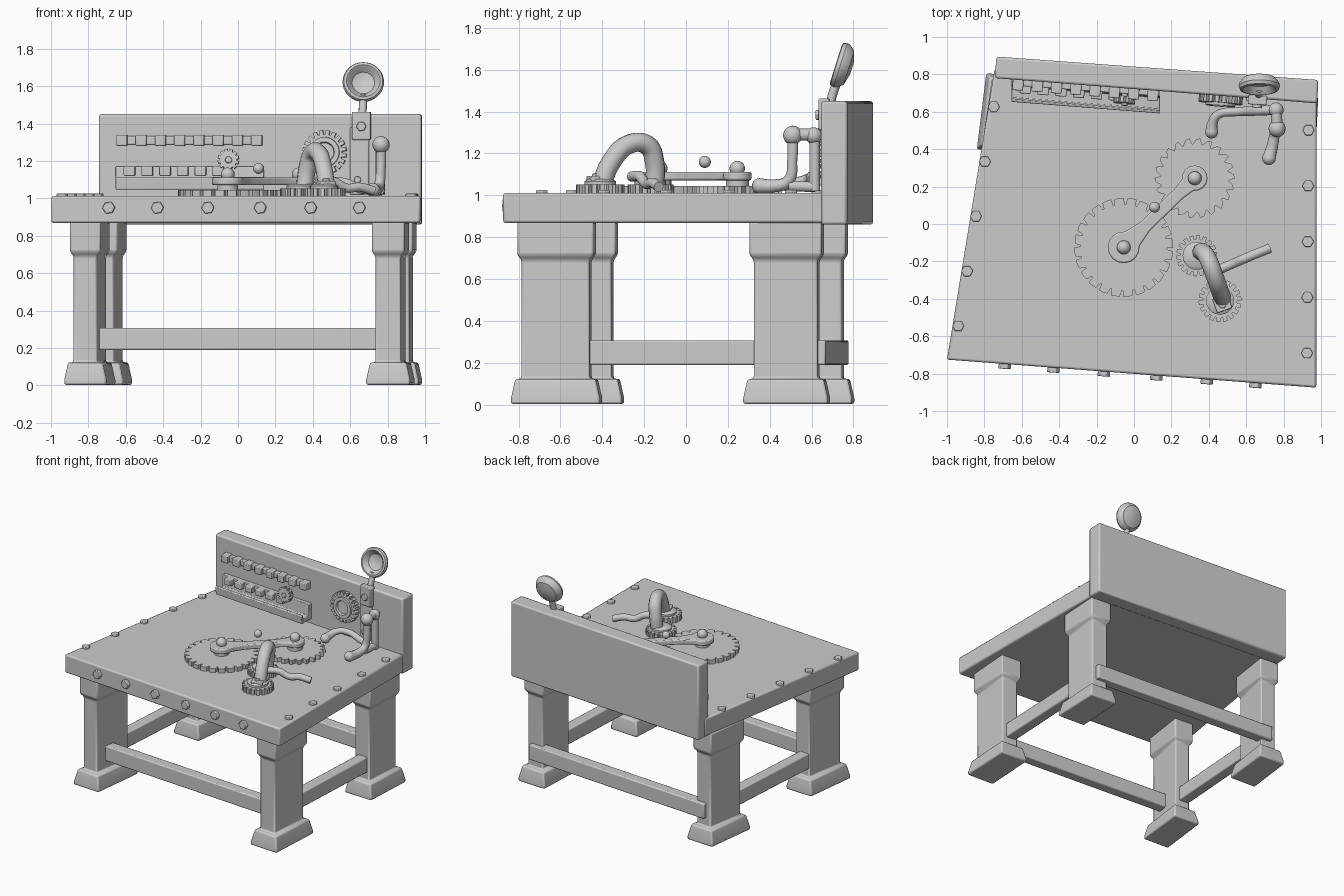
import bpy, bmesh, math
from mathutils import Vector, Matrix

if "Cube" in bpy.data.objects:
    bpy.data.objects.remove(bpy.data.objects["Cube"])

GREY = bpy.data.materials.new("workshop grey")
GREY.diffuse_color = (0.6, 0.6, 0.6, 1)
GREY.use_nodes = True
GREY.node_tree.nodes["Principled BSDF"].inputs["Base Color"].default_value = GREY.diffuse_color
YAW = -0.075                       # the whole bench is slightly skewed


def finish(ob, bevel=0.0, angle=35):
    ob.data.materials.clear()
    ob.data.materials.append(GREY)
    bpy.ops.object.select_all(action='DESELECT')
    ob.select_set(True)
    bpy.context.view_layer.objects.active = ob
    bpy.ops.object.shade_smooth_by_angle(angle=math.radians(angle))
    if bevel:
        m = ob.modifiers.new("bevel", 'BEVEL')
        m.width, m.segments, m.limit_method = bevel, 2, 'ANGLE'
    return ob


def from_bm(name, bm, bevel=0.0, matrix=None, angle=35):
    bmesh.ops.recalc_face_normals(bm, faces=bm.faces)
    me = bpy.data.meshes.new(name)
    bm.to_mesh(me)
    bm.free()
    ob = bpy.data.objects.new(name, me)
    bpy.context.collection.objects.link(ob)
    if matrix:
        ob.matrix_world = matrix
    return finish(ob, bevel, angle)


def loft(name, rings, bevel=0.0, matrix=None, hole=False):
    """Skin a stack of equal-length rings; hole joins the last ring to the first."""
    bm = bmesh.new()
    vs = [[bm.verts.new(p) for p in r] for r in rings]
    n = len(vs[0])
    pairs = list(zip(vs, vs[1:])) + ([(vs[-1], vs[0])] if hole else [])
    for a, b in pairs:
        for i in range(n):
            j = (i + 1) % n
            bm.faces.new((a[i], a[j], b[j], b[i]))
    if not hole:
        bm.faces.new(vs[0])
        bm.faces.new(vs[-1])
    return from_bm(name, bm, bevel, matrix)


def prism(name, poly, z0, z1, bevel=0.0, matrix=None):
    return loft(name, [[(x, y, z) for x, y in poly] for z in (z0, z1)], bevel, matrix)


def box(name, c, s, bevel=0.006, yaw=YAW):
    x, y, z = (v / 2 for v in s)
    m = Matrix.Translation(c) @ Matrix.Rotation(yaw, 4, 'Z')
    return prism(name, [(-x, -y), (x, -y), (x, y), (-x, y)], -z, z, bevel, m)


def place(loc, normal=(0, 0, 1)):
    q = Vector((0, 0, 1)).rotation_difference(Vector(normal).normalized())
    return Matrix.Translation(loc) @ q.to_matrix().to_4x4()


def bolt(name, loc, r, h, normal=(0, 0, 1)):
    poly = [(r * math.cos(k * math.pi / 3), r * math.sin(k * math.pi / 3)) for k in range(6)]
    return prism(name, poly, -0.01, h, 0.004, place(loc, normal))


def gear(name, loc, r, n, tooth, thick, normal=(0, 0, 1), hole=0):
    """tooth: (fraction of pitch, radius factor) points, repeated n times."""
    pol = [((k + f) * math.tau / n, q * r) for k in range(n) for f, q in tooth]
    ring = lambda z, fixed=None: [((fixed or q) * math.cos(a), (fixed or q) * math.sin(a), z)
                                  for a, q in pol]
    rings = [ring(0), ring(thick)]
    if hole:
        rings += [ring(thick, hole), ring(0, hole)]
    return loft(name, rings, 0, place(loc, normal), bool(hole))


def lathe(name, prof, matrix, n=32):
    rings = [[(r * math.cos(k * math.tau / n), r * math.sin(k * math.tau / n), z)
              for k in range(n)] for r, z in prof]
    return loft(name, rings, 0, matrix)


def ball(name, loc, r):
    bm = bmesh.new()
    bmesh.ops.create_uvsphere(bm, u_segments=16, v_segments=10, radius=r)
    return from_bm(name, bm, 0, Matrix.Translation(loc), 60)


def tube(name, pts, r, radii=None):
    cu = bpy.data.curves.new(name, 'CURVE')
    cu.dimensions, cu.bevel_depth, cu.bevel_resolution = '3D', r, 3
    cu.use_fill_caps, cu.resolution_u = True, 6
    sp = cu.splines.new('BEZIER')
    sp.bezier_points.add(len(pts) - 1)
    for i, (b, p) in enumerate(zip(sp.bezier_points, pts)):
        b.co = p
        b.handle_left_type = b.handle_right_type = 'AUTO'
        b.radius = radii[i] if radii else 1
    tmp = bpy.data.objects.new("path", cu)
    bpy.context.collection.objects.link(tmp)
    dg = bpy.context.evaluated_depsgraph_get()
    me = bpy.data.meshes.new_from_object(tmp.evaluated_get(dg))
    bpy.data.objects.remove(tmp)
    ob = bpy.data.objects.new(name, me)
    bpy.context.collection.objects.link(ob)
    return finish(ob, 0, 50)


def board_y(x):                    # front surface of the backboard
    return 0.78 - (x + 0.745) * 0.078


# Table top and backboard
prism("table_top", [(-1, -0.725), (0.975, -0.875), (0.975, 0.70), (-0.745, 0.83)], 0.868, 1.012, 0.012)
prism("backboard", [(-0.745, 0.78), (0.98, 0.645), (0.985, 0.77), (-0.735, 0.895)], 0.86, 1.45, 0.012)

# Legs: foot, shaft and cap lofted in one piece
LEG = [(0.03, 0.003), (0.03, 0.03), (0.01, 0.12), (-0.02, 0.125), (-0.02, 0.69), (0, 0.715), (0, 0.875)]
SIGNS = [(-1, -1), (1, -1), (1, 1), (-1, 1)]
for name, x, y, w, d, shear in (
        ("front_left_leg", -0.90, -0.685, 0.165, 0.36, 0.05),
        ("front_right_leg", 0.715, -0.795, 0.175, 0.365, 0.025),
        ("back_left_leg", -0.81, 0.43, 0.165, 0.345, 0.05),
        ("back_right_leg", 0.76, 0.315, 0.175, 0.345, 0.02)):
    base = [(x, y), (x + w, y - 0.012), (x + w + shear, y + d - 0.012), (x + shear, y + d)]
    loft(name, [[(px + o * sx, py + o * sy, z) for (px, py), (sx, sy) in zip(base, SIGNS)]
                for o, z in LEG], 0.01)

# Stretchers between the legs
for name, a, b in (("front_stretcher", (-0.80, -0.54), (0.80, -0.65)),
                   ("back_stretcher", (-0.70, 0.735), (0.90, 0.625)),
                   ("left_stretcher", (-0.79, -0.45), (-0.72, 0.56)),
                   ("right_stretcher", (0.81, -0.55), (0.86, 0.45))):
    v = Vector(b) - Vector(a)
    c = (Vector(a) + Vector(b)) / 2
    box(name, (c.x, c.y, 0.248), (v.length, 0.085, 0.118), 0.008, math.atan2(v.y, v.x))

# Hex bolts: front edge, then both sides of the top
for x in (-0.69, -0.43, -0.16, 0.12, 0.39, 0.65):
    bolt("front_bolt", (x, -0.725 - (x + 1) * 0.076, 0.95), 0.034, 0.026, (-0.076, -1, 0))
for k in range(5):
    bolt("left_bolt", (-0.94 + 0.0475 * k, -0.545 + 0.293 * k, 1.012), 0.032, 0.013)
    bolt("right_bolt", (0.925 + 0.002 * k, -0.69 + 0.298 * k, 1.012), 0.032, 0.013)

# Flat gears on the table
NOTCH = [(0, 1), (0.35, 1.0), (0.7, 0.99), (0.82, 0.87), (0.92, 0.87)]
SAW = [(0, 1), (0.35, 0.97), (0.75, 0.84)]
COG = [(0, 1), (0.55, 1), (0.65, 0.8), (0.92, 0.8)]
gear("large_gear", (-0.055, -0.125, 1.012), 0.265, 24, NOTCH, 0.032)
gear("saw_gear", (0.325, 0.245, 1.012), 0.215, 22, SAW, 0.032)
for loc, r in (((0.335, -0.17, 1.012), 0.11), ((0.46, -0.41, 1.012), 0.115)):
    gear("small_gear", loc, r, 18, COG, 0.04)
    lathe("small_gear_hub", [(0.075, 0), (0.075, 0.055), (0.06, 0.065)], Matrix.Translation(loc), 20)

# Connecting rod with round ends, hubs and knobs
A, B = Vector((-0.055, -0.125)), Vector((0.325, 0.245))
L, yaw = (B - A).length, math.atan2(0.37, 0.38)
arc = lambda cx, r, a0, a1: [(cx + r * math.cos(math.radians(a0 + (a1 - a0) * k / 12)),
                              r * math.sin(math.radians(a0 + (a1 - a0) * k / 12))) for k in range(13)]
side = [(0.16, 0.034), (L - 0.12, 0.034)]
rod = arc(0, 0.085, 40, 320) + [(x, -y) for x, y in side] + arc(L, 0.068, -140, 140) + side[::-1]
prism("connecting_rod", rod, 1.072, 1.112, 0.008,
      Matrix.Translation((A.x, A.y, 0)) @ Matrix.Rotation(yaw, 4, 'Z'))
for p in (A, B):
    lathe("rod_hub", [(0.055, 1.02), (0.055, 1.075)], Matrix.Translation((p.x, p.y, 0)), 20)
    ball("rod_knob", (p.x, p.y, 1.128), 0.037)
ball("loose_ball", (0.11, 0.09, 1.16), 0.029)

# Arched strap handle and its clamp
tube("arch_handle", [(0.475, -0.405, 1.05), (0.46, -0.36, 1.155), (0.43, -0.275, 1.243),
                     (0.395, -0.185, 1.24), (0.37, -0.15, 1.16), (0.355, -0.15, 1.04)], 0.047)
box("arch_clamp", (0.472, -0.425, 1.078), (0.085, 0.08, 0.03), 0.006, 0.35)
bolt("arch_bolt", (0.472, -0.43, 1.09), 0.022, 0.015)
tube("bent_lever", [(0.42, -0.26, 1.09), (0.51, -0.22, 1.09), (0.58, -0.19, 1.055),
                    (0.65, -0.16, 1.06), (0.725, -0.13, 1.04)], 0.025)

# Double crank in the back right corner
tube("crank_post", [(0.76, 0.615, 1.02), (0.76, 0.615, 1.15), (0.76, 0.615, 1.29)], 0.026)
tube("crank_bridge", [(0.76, 0.615, 1.29), (0.765, 0.51, 1.29)], 0.03)
tube("crank_right_arm", [(0.765, 0.51, 1.29), (0.765, 0.508, 1.17), (0.755, 0.49, 1.07),
                         (0.74, 0.42, 1.045), (0.722, 0.35, 1.045)], 0.028, [1, 0.9, 1, 1.1, 1.3])
tube("crank_left_arm", [(0.76, 0.61, 1.04), (0.66, 0.605, 1.05), (0.55, 0.6, 1.09),
                        (0.45, 0.585, 1.08), (0.42, 0.54, 1.06), (0.415, 0.49, 1.05)], 0.026,
     [1, 1, 0.9, 0.9, 1.1, 1.3])
tube("crank_foot", [(0.76, 0.615, 1.04), (0.757, 0.49, 1.045)], 0.026)
for name, loc, r in (("crank_ball", (0.765, 0.51, 1.287), 0.046), ("crank_post_ball", (0.76, 0.61, 1.285), 0.04),
                     ("right_grip_end", (0.722, 0.352, 1.045), 0.037),
                     ("left_grip_end", (0.415, 0.492, 1.05), 0.035)):
    ball(name, loc, r)

# Notched rack and trough on the backboard
XC = -0.26
box("upper_rack", (XC, board_y(XC) - 0.012, 1.31), (0.78, 0.036, 0.045), 0.006)
for k in range(8):
    x = -0.62 + k * 0.103
    box("rack_block", (x, board_y(x) - 0.025, 1.31), (0.058, 0.062, 0.058), 0.006)
TROUGH = [(-0.005, 1.17), (0.03, 1.17), (0.035, 1.085), (0.095, 1.08), (0.105, 1.115), (0.12, 1.11),
          (0.115, 1.048), (-0.005, 1.048)]
loft("trough", [[(x, board_y(x) - d, z) for d, z in TROUGH] for x in (-0.655, 0.14)], 0.004)
for k in range(6):
    x = -0.58 + k * 0.095
    box("trough_block", (x, board_y(x) - 0.045, 1.145), (0.06, 0.05, 0.05), 0.006)

# Gears standing against the backboard
gear("trough_gear", (-0.05, 0.68, 1.205), 0.058, 12, COG, 0.035, (-0.08, -1, 0.1))
lathe("trough_gear_stem", [(0.016, 0), (0.016, 0.08)], place((-0.05, 0.73, 1.2), (0, -1, 0)), 12)
bolt("trough_gear_bolt", (-0.05, 0.647, 1.205), 0.02, 0.014, (-0.08, -1, 0.1))
gear("ring_gear", (0.465, board_y(0.465), 1.245), 0.118, 20, COG, 0.04, (-0.08, -1, 0.05), 0.05)
lathe("ring_gear_rim", [(0.05, 0), (0.085, 0), (0.08, 0.055), (0.055, 0.055), (0.05, 0.04)],
      place((0.465, board_y(0.465), 1.245), (-0.08, -1, 0.05)), 24)

# Lamp bracket, stem and round dish
box("lamp_strip", (0.65, board_y(0.65) - 0.005, 1.20), (0.10, 0.024, 0.36))
box("lamp_bracket", (0.66, board_y(0.66) - 0.008, 1.388), (0.10, 0.05, 0.15))
bolt("bracket_bolt", (0.66, board_y(0.66) - 0.032, 1.385), 0.027, 0.018, (-0.078, -1, 0))
bolt("strip_bolt", (0.64, board_y(0.64) - 0.015, 1.10), 0.02, 0.016, (-0.078, -1, 0))
tube("lamp_stem", [(0.665, 0.69, 1.43), (0.667, 0.70, 1.48), (0.67, 0.725, 1.55)], 0.022)
lathe("lamp_dish", [(0.03, -0.05), (0.085, -0.035), (0.107, -0.008), (0.111, 0.008), (0.104, 0.026),
                    (0.09, 0.03), (0.08, 0.02), (0.06, -0.008), (0.03, -0.018), (0.01, -0.02)],
      place((0.67, 0.745, 1.62), (0, -0.95, 0.3)))
